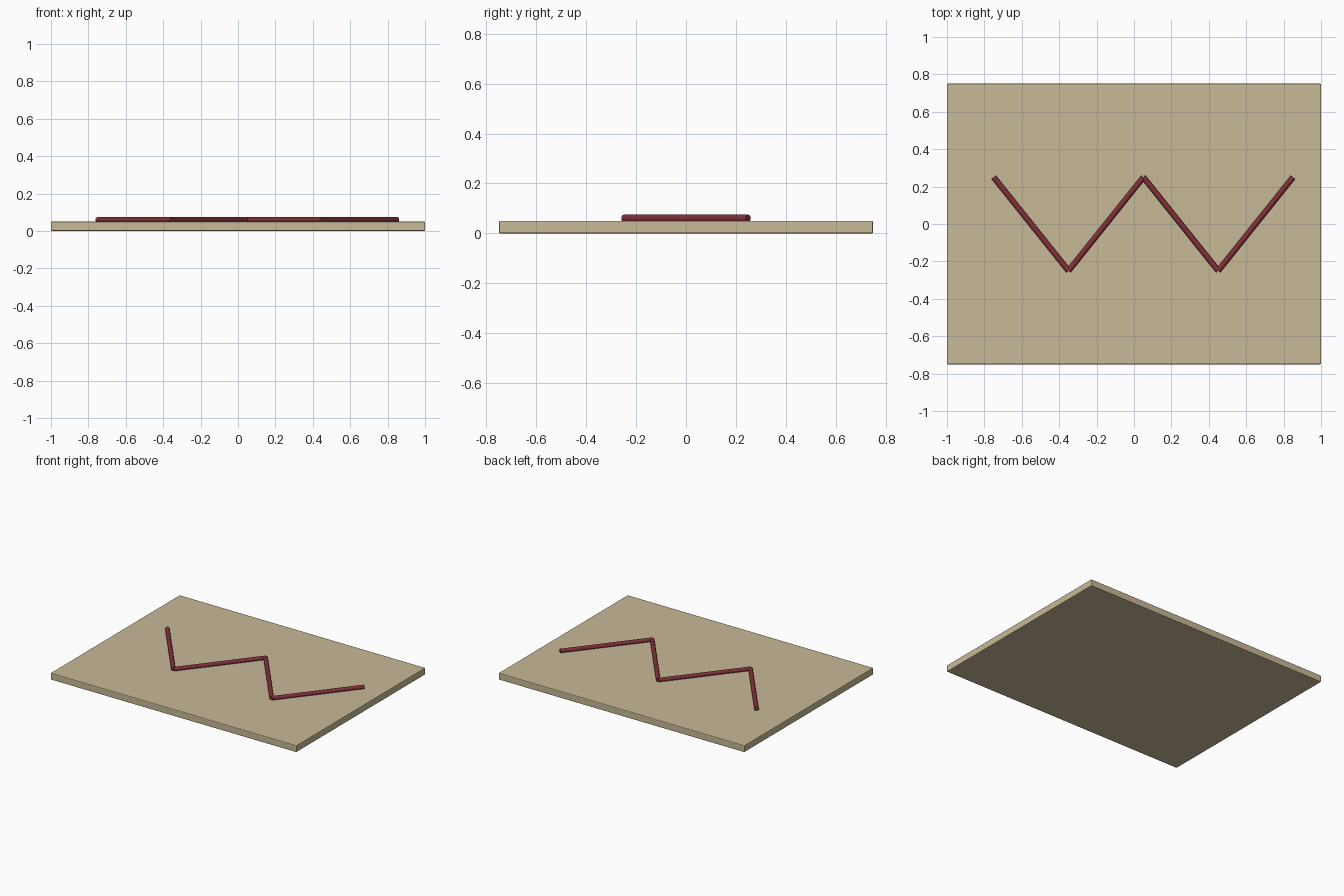
import bpy
from mathutils import Vector

if "Cube" in bpy.data.objects:
    bpy.data.objects.remove(bpy.data.objects["Cube"])


def make_material(name, rgb):
    mat = bpy.data.materials.new(name)
    mat.use_nodes = True
    mat.diffuse_color = (*rgb, 1)
    mat.node_tree.nodes["Principled BSDF"].inputs["Base Color"].default_value = (*rgb, 1)
    return mat


tan = make_material("tan board", (0.58, 0.49, 0.31))
dark_red = make_material("dark red", (0.22, 0.03, 0.04))

# Flat board with slightly softened edges
bpy.ops.mesh.primitive_cube_add(size=1, location=(0, 0, 0.025))
board = bpy.context.object
board.name = "board"
board.scale = (2, 1.5, 0.05)
bpy.ops.object.transform_apply(location=False, rotation=False, scale=True)
bevel = board.modifiers.new("soft edges", "BEVEL")
bevel.width = 0.005
bevel.segments = 2
board.data.materials.append(tan)


# Round rods half sunk into the board, laid end to end in a zigzag
def add_rod(name, start, end, radius=0.015):
    direction = end - start
    bpy.ops.mesh.primitive_cylinder_add(
        vertices=12, radius=radius, depth=direction.length,
        location=(start + end) / 2,
        rotation=direction.to_track_quat("Z", "Y").to_euler())
    rod = bpy.context.object
    rod.name = name
    rod.data.materials.append(dark_red)


corners = [Vector((-0.75 + 0.4 * i, -0.25 if i % 2 else 0.25, 0.06)) for i in range(5)]
for i, (start, end) in enumerate(zip(corners, corners[1:])):
    add_rod(f"zigzag_rod_{i + 1}", start, end)
